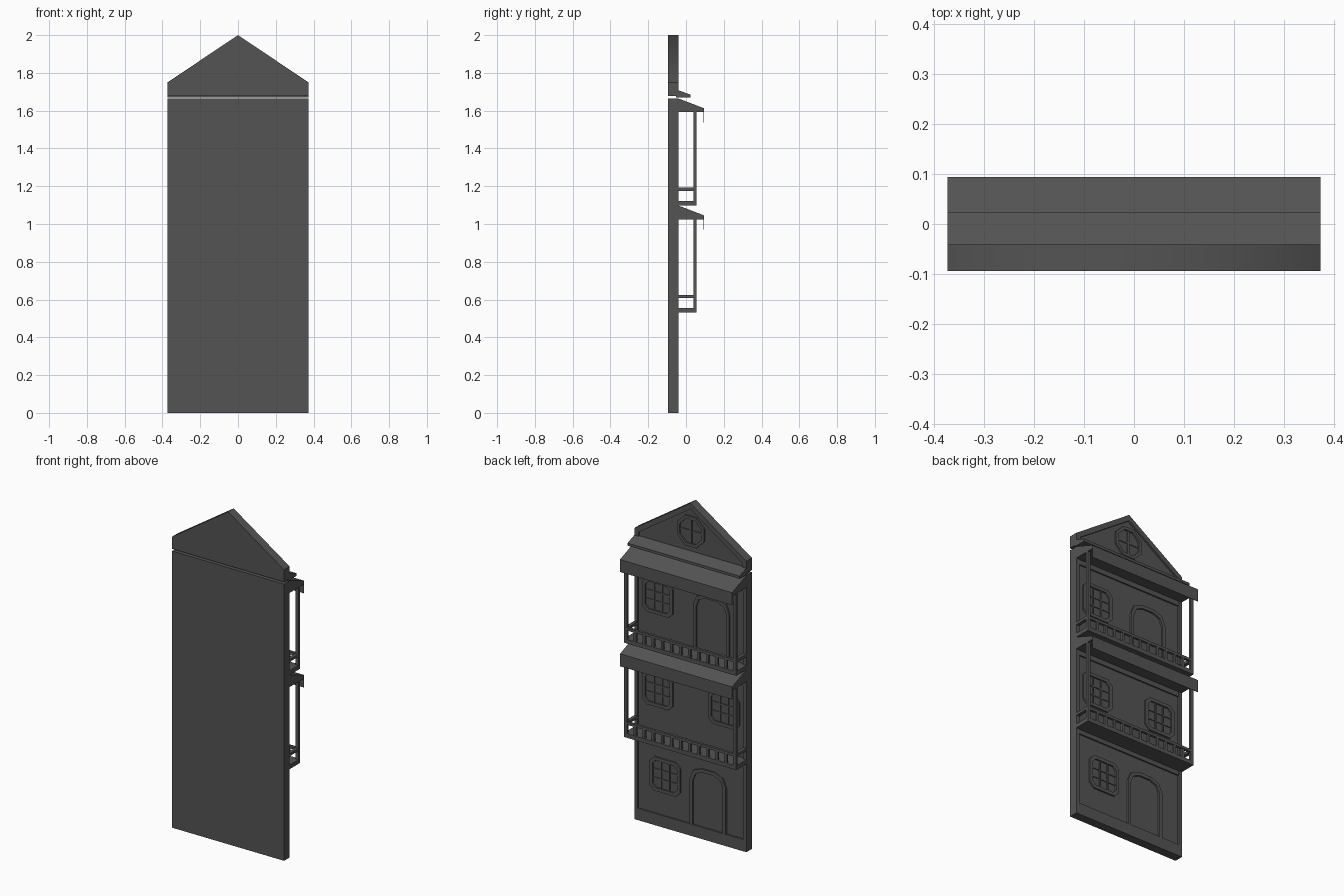
import bpy, bmesh, math

if "Cube" in bpy.data.objects:
    bpy.data.objects.remove(bpy.data.objects["Cube"])

W = 0.373            # half width of the facade
BACK = -0.0945       # plain side
WALL = -0.052        # recessed wall plane
TRIM = -0.041        # raised border plane

# Dark paint shared by all parts
paint = bpy.data.materials.new("dark_grey_paint")
paint.diffuse_color = (0.088, 0.088, 0.088, 1)
paint.use_nodes = True
paint.node_tree.nodes["Principled BSDF"].inputs["Base Color"].default_value = paint.diffuse_color


def mesh(name, verts, faces):
    me = bpy.data.meshes.new(name)
    me.from_pydata(verts, [], faces)
    bm = bmesh.new()
    bm.from_mesh(me)
    bmesh.ops.recalc_face_normals(bm, faces=bm.faces)
    bm.to_mesh(me)
    bm.free()
    me.materials.append(paint)
    ob = bpy.data.objects.new(name, me)
    bpy.context.collection.objects.link(ob)
    return ob


def prism(name, pts, a, b, axis='Y'):
    """Extrude a profile: (x, z) along Y or (y, z) along X."""
    n = len(pts)
    put = (lambda p, t: (p[0], t, p[1])) if axis == 'Y' else (lambda p, t: (t, p[0], p[1]))
    verts = [put(p, a) for p in pts] + [put(p, b) for p in pts]
    faces = [list(range(n)), list(range(n, 2 * n))]
    faces += [[i, (i + 1) % n, n + (i + 1) % n, n + i] for i in range(n)]
    return mesh(name, verts, faces)


def box(name, x0, x1, y0, y1, z0, z1):
    return prism(name, [(x0, z0), (x1, z0), (x1, z1), (x0, z1)], y0, y1)


def ring(name, outer, inner, y0, y1, closed=True):
    """Frame between two matching (x, z) outlines."""
    n = len(outer)
    loops = [[(x, y, z) for x, z in o] for o, y in
             ((outer, y0), (outer, y1), (inner, y1), (inner, y0))]
    faces = []
    for k in range(4):
        m = (k + 1) % 4
        for i in range(n if closed else n - 1):
            j = (i + 1) % n
            faces.append([k * n + i, k * n + j, m * n + j, m * n + i])
    if not closed:
        faces += [[k * n + e for k in range(4)] for e in (0, n - 1)]
    return mesh(name, sum(loops, []), faces)


def rounded(x, z, h, r, seg=1):
    """Square outline with cut corners."""
    pts = []
    for q, (sx, sz) in enumerate(((1, 1), (-1, 1), (-1, -1), (1, -1))):
        for i in range(seg + 1):
            t = math.pi / 2 * (q + i / seg)
            pts.append((x + sx * (h - r) + r * math.cos(t), z + sz * (h - r) + r * math.sin(t)))
    return pts


def arch(x, z, w, h, r, seg=2):
    """Open door outline with faceted top corners."""
    pts = [(x + w, z)]
    for q, s in enumerate((1, -1)):
        for i in range(seg + 1):
            t = math.pi / 2 * (q + i / seg)
            pts.append((x + s * (w - r) + r * math.cos(t), z + h - r + r * math.sin(t)))
    return pts + [(x - w, z)]


def window(name, x, z):
    ring(name + "_frame", rounded(x, z, 0.102, 0.03), rounded(x, z, 0.082, 0.022), WALL - 0.004, TRIM - 0.001)
    for d in (-0.027, 0.027):
        box(name + "_mullion", x + d - 0.004, x + d + 0.004, WALL - 0.004, WALL + 0.006, z - 0.083, z + 0.083)
        box(name + "_glazing_bar", x - 0.083, x + 0.083, WALL - 0.004, WALL + 0.005, z + d - 0.004, z + d + 0.004)


def door(name, x, z):
    ring(name + "_frame", arch(x, z, 0.12, 0.35, 0.075), arch(x, z, 0.1, 0.33, 0.062),
         WALL - 0.004, TRIM - 0.001, closed=False)


def balcony(name, z):
    """Floor, railing, posts and sloped roof; z is the floor underside."""
    top = z + 0.025
    box(name + "_floor", -W, W, WALL, 0.056, z, top)
    for s in (-1, 1):
        xs = sorted((s * W, s * (W - 0.02)))
        box(name + "_post", *xs, 0.041, 0.056, top, z + 0.497)
        box(name + "_side_rail", *xs, WALL, 0.042, z + 0.078, z + 0.094)
    box(name + "_front_rail", -W + 0.015, W - 0.015, 0.041, 0.056, z + 0.078, z + 0.094)
    for i in range(1, 12):
        x = -W + 0.01 + i * (2 * W - 0.02) / 12
        box(name + "_baluster", x - 0.008, x + 0.008, 0.042, 0.055, top, z + 0.08)
    prism(name + "_roof", [(WALL, z + 0.494), (0.0945, z + 0.494), (0.0945, z + 0.515),
                           (TRIM, z + 0.567), (WALL, z + 0.567)], -W, W, 'X')
    box(name + "_valance", -W, W, 0.0925, 0.0945, z + 0.44, z + 0.494)
    box(name + "_wall_moulding", -W, W, WALL - 0.002, TRIM - 0.002, z + 0.465, z + 0.494)


# Main wall with raised corners and plinth
box("main_wall", -W, W, BACK, WALL, 0, 1.664)
for s in (-1, 1):
    box("corner_strip", *sorted((s * W, s * (W - 0.022))), WALL, TRIM, 0, 1.664)
box("plinth", -W, W, WALL, TRIM, 0, 0.07)
box("lower_moulding", -W, W, WALL, TRIM - 0.002, 0.505, 0.531)

# Gable with raised border and cornice, ridge shaded softly
gable = [(-W, 1.677), (W, 1.677), (W, 1.75), (0, 2.0), (-W, 1.75)]
inset = [(-W + 0.028, 1.70), (W - 0.028, 1.70), (W - 0.028, 1.733), (0, 1.964), (-W + 0.028, 1.733)]
for part in (prism("gable_wall", gable, BACK, WALL), ring("gable_border", gable, inset, WALL, TRIM)):
    for p in part.data.polygons:
        p.use_smooth = p.normal.z > 0.5 and p.center.z > 1.8
prism("gable_cornice", [(WALL, 1.669), (0.023, 1.669), (0.023, 1.685), (TRIM, 1.708), (WALL, 1.708)], -W, W, 'X')


# Octagonal gable window
def octagon(r):
    return [(r * math.cos(math.pi / 8 * (2 * i + 1)), 1.828 + r * math.sin(math.pi / 8 * (2 * i + 1))) for i in range(8)]


ring("gable_window_frame", octagon(0.098), octagon(0.078), WALL - 0.004, TRIM - 0.001)
box("gable_window_mullion", -0.006, 0.006, WALL - 0.004, WALL + 0.006, 1.754, 1.902)
box("gable_window_bar", -0.074, 0.074, WALL - 0.004, WALL + 0.005, 1.822, 1.834)

# Windows and doors by storey
window("ground_window", 0.172, 0.308)
door("ground_door", -0.115, 0.07)
window("second_window_left", 0.22, 0.815)
window("second_window_right", -0.22, 0.815)
window("third_window", 0.22, 1.372)
door("third_door", -0.137, 1.122)

# Two balconies
balcony("lower_balcony", 0.531)
balcony("upper_balcony", 1.098)
